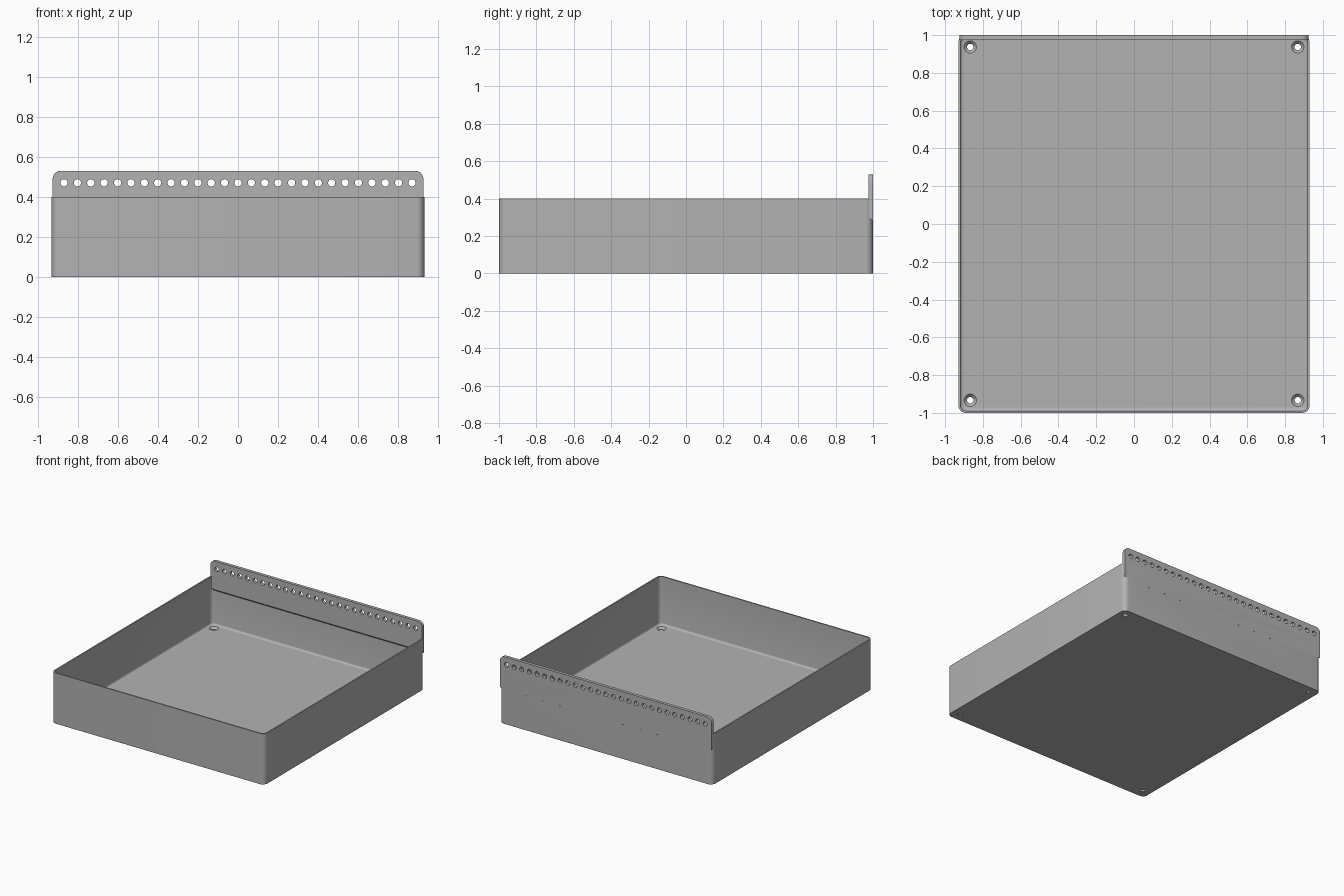
import bpy, bmesh, math
from mathutils import Matrix, Vector

HALF_X, HALF_Y, HEIGHT = 0.93, 1.0, 0.40
WALL, FLOOR, FILLET, CORNER = 0.011, 0.02, 0.015, 0.04
PLATE_X, PLATE_Y, PLATE_TOP, PLATE_LOW = 0.925, 0.975, 0.53, 0.28

cube = bpy.data.objects.get("Cube")
if cube:
    bpy.data.objects.remove(cube, do_unlink=True)

grey = bpy.data.materials.new("plain grey")
grey.use_nodes = True
colour = (0.45, 0.45, 0.45, 1)
grey.diffuse_color = colour
grey.node_tree.nodes["Principled BSDF"].inputs["Base Color"].default_value = colour


def finish(name, bm):
    bmesh.ops.recalc_face_normals(bm, faces=bm.faces)
    mesh = bpy.data.meshes.new(name)
    bm.to_mesh(mesh)
    bm.free()
    mesh.materials.append(grey)
    obj = bpy.data.objects.new(name, mesh)
    bpy.context.collection.objects.link(obj)
    return obj


def activate(obj):
    bpy.ops.object.select_all(action='DESELECT')
    obj.select_set(True)
    bpy.context.view_layer.objects.active = obj


def cut(obj, cutter):
    mod = obj.modifiers.new("holes", 'BOOLEAN')
    mod.operation, mod.solver, mod.object = 'DIFFERENCE', 'EXACT', cutter
    activate(obj)
    bpy.ops.object.modifier_apply(modifier=mod.name)
    bpy.data.objects.remove(cutter, do_unlink=True)


def add_cone(bm, centre, r1, r2, depth, along_y=False, sides=24):
    turn = Matrix.Rotation(math.pi / 2, 4, 'X') if along_y else Matrix()
    bmesh.ops.create_cone(bm, cap_ends=True, segments=sides, radius1=r1, radius2=r2,
                          depth=depth, matrix=Matrix.Translation(centre) @ turn)


def rounded_ring(bm, inset, z, steps=8):
    """Rounded rectangle loop of the tray, moved inwards by inset."""
    r = max(CORNER - inset, 0.012)
    cx, cy = HALF_X - inset - r, HALF_Y - inset - r
    ring = []
    for q, (sx, sy) in enumerate([(1, 1), (-1, 1), (-1, -1), (1, -1)]):
        for i in range(steps + 1):
            a = (q + i / steps) * math.pi / 2
            ring.append(bm.verts.new((sx * cx + r * math.cos(a), sy * cy + r * math.sin(a), z)))
    return ring


# Tray: outer wall, rim, inner wall and a rounded transition into the floor
bm = bmesh.new()
levels = [(0, 0), (0, HEIGHT), (WALL, HEIGHT)]
for i in range(5):
    a = i / 4 * math.pi / 2
    levels.append((WALL + FILLET * (1 - math.cos(a)), FLOOR + FILLET * (1 - math.sin(a))))
rings = [rounded_ring(bm, inset, z) for inset, z in levels]
for lower, upper in zip(rings, rings[1:]):
    for i in range(len(lower)):
        j = (i + 1) % len(lower)
        bm.faces.new((lower[i], lower[j], upper[j], upper[i]))
bm.faces.new(rings[0])
bm.faces.new(rings[-1])
tray = finish("tray", bm)

# Countersunk screw holes in the floor corners
bm = bmesh.new()
for x in (-0.867, 0.867):
    for y in (-0.933, 0.937):
        add_cone(bm, (x, y, FLOOR / 2), 0.017, 0.017, 0.1)
cut(tray, finish("screw_hole_cutter", bm))
bm = bmesh.new()
for x in (-0.867, 0.867):
    for y in (-0.933, 0.937):
        add_cone(bm, (x, y, FLOOR), 0.017, 0.049, 0.032)
cut(tray, finish("countersink_cutter", bm))

# Two groups of three pin holes in the outside of the rear wall
bm = bmesh.new()
for middle in (0.55, -0.30):
    for offset in (-0.15, 0, 0.15):
        add_cone(bm, (middle + offset, HALF_Y, 0.272), 0.004, 0.004, 0.012, True, 12)
cut(tray, finish("pin_hole_cutter", bm))

# Rear mounting plate with rounded upper corners and a sloping underside
bm = bmesh.new()
outline = [(-PLATE_X, PLATE_LOW), (PLATE_X, PLATE_LOW)]
for side in (0, 1):
    cx = (PLATE_X - CORNER) * (1 - 2 * side)
    for i in range(9):
        a = (side + i / 8) * math.pi / 2
        outline.append((cx + CORNER * math.cos(a), PLATE_TOP - CORNER + CORNER * math.sin(a)))
face = bm.faces.new([bm.verts.new((x, HALF_Y, z)) for x, z in outline])
made = bmesh.ops.extrude_face_region(bm, geom=[face], use_keep_orig=True)
for v in [g for g in made["geom"] if isinstance(g, bmesh.types.BMVert)]:
    v.co.y = PLATE_Y
    if v.co.z < PLATE_LOW + 0.01:
        v.co.z += HALF_Y - PLATE_Y
plate = finish("mounting_plate", bm)

# Row of holes through the plate
bm = bmesh.new()
for i in range(-13, 14):
    add_cone(bm, (i * 0.0668, PLATE_Y, 0.47), 0.018, 0.018, 0.2, True)
cut(plate, finish("plate_hole_cutter", bm))

for obj in (tray, plate):
    activate(obj)
    bpy.ops.object.shade_smooth_by_angle(angle=math.radians(30))
